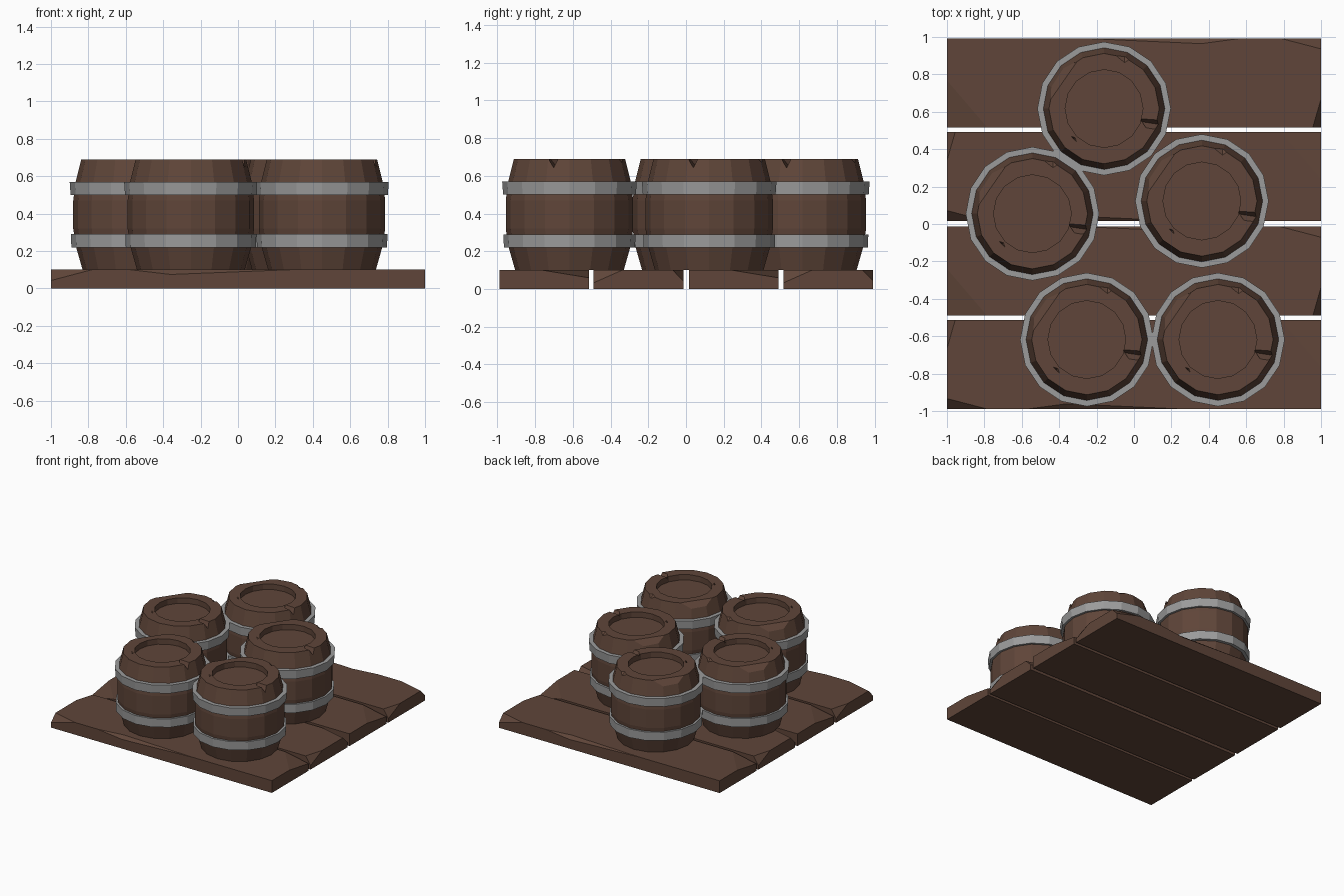
import bpy, bmesh, math
from mathutils import Vector

if "Cube" in bpy.data.objects:
    bpy.data.objects.remove(bpy.data.objects["Cube"])


def material(name, rgb):
    m = bpy.data.materials.new(name)
    m.diffuse_color = (*rgb, 1)
    m.use_nodes = True
    m.node_tree.nodes["Principled BSDF"].inputs["Base Color"].default_value = m.diffuse_color
    return m


WOOD = material("brown wood", (0.115, 0.06, 0.041))
IRON = material("grey iron", (0.33, 0.33, 0.33))
SIDES = 16


def mesh_object(name, bm, mat):
    bmesh.ops.recalc_face_normals(bm, faces=bm.faces)
    me = bpy.data.meshes.new(name)
    bm.to_mesh(me)
    bm.free()
    me.materials.append(mat)
    ob = bpy.data.objects.new(name, me)
    bpy.context.collection.objects.link(ob)
    return ob


def hull(name, points, mat=WOOD):
    bm = bmesh.new()
    vs = [bm.verts.new(p) for p in points]
    bmesh.ops.convex_hull(bm, input=vs)
    return mesh_object(name, bm, mat)


def lathe(name, profile, mat, closed_ring=False):
    """Spin (radius, z) points around z; cap the ends unless it is a ring."""
    bm = bmesh.new()
    rings = []
    for r, z in profile:
        rings.append([bm.verts.new((r * math.sin(2 * math.pi * i / SIDES),
                                    r * math.cos(2 * math.pi * i / SIDES), z))
                      for i in range(SIDES)])
    pairs = list(zip(rings, rings[1:]))
    if closed_ring:
        pairs.append((rings[-1], rings[0]))
    else:
        bm.faces.new(rings[0])
        bm.faces.new(rings[-1])
    for a, b in pairs:
        for i in range(SIDES):
            j = (i + 1) % SIDES
            bm.faces.new((a[i], a[j], b[j], b[i]))
    return mesh_object(name, bm, mat)


def carve(ob, cutters):
    """Subtract the cutters, bake the result and remove the cutters."""
    for c in cutters:
        c.hide_render = True
        mod = ob.modifiers.new("cut", 'BOOLEAN')
        mod.operation = 'DIFFERENCE'
        mod.solver = 'EXACT'
        mod.object = c
    bpy.context.view_layer.update()
    dg = bpy.context.evaluated_depsgraph_get()
    me = bpy.data.meshes.new_from_object(ob.evaluated_get(dg))
    ob.modifiers.clear()
    ob.data = me
    for c in cutters:
        bpy.data.objects.remove(c)


def place(ob, name, loc, turn=0):
    o = bpy.data.objects.new(name, ob.data)
    o.location = loc
    o.rotation_euler.z = turn
    bpy.context.collection.objects.link(o)


# plank with chipped corners and a long chip on one edge
T = 0.1
plank = hull("plank", [(x, y, z) for x in (-1, 1) for y in (-.238, .238) for z in (0, T)])
carve(plank, [
    hull("chip", [(-1.01, .03, T + .001), (-.77, -.25, T + .001), (-1.01, -.25, .055), (-1.2, -.4, .3)]),
    hull("chip", [(1.001, -.08, T + .001), (.955, -.24, T + .001), (1.001, -.24, .03), (1.2, -.4, .2)]),
    hull("chip", [(1.001, .18, T + .001), (.77, .24, T + .001), (1.001, .24, .04), (1.2, .4, .2)]),
    hull("chip", [(-.35, .24, T + .001), (.6, .24, T + .001), (.36, .208, T + .001),
                  (.36, .24, .073), (.36, .3, .2)]),
])
for i, y in enumerate((-.752, -.252, .253, .755)):
    place(plank, f"plank_{i + 1}", (0, y, 0), math.pi if i % 2 == 0 else 0)

# barrel body: bulging staves, sunken lid, chipped rim
body = lathe("barrel", [(.288, 0), (.325, .13), (.338, .22), (.338, .37), (.325, .47), (.295, .59)], WOOD)
carve(body, [
    lathe("lid_recess", [(.208, .545), (.208, .7)], WOOD),
    hull("notch", [(.19, -.05, .6), (.33, -.06, .6), (.33, -.12, .6), (.23, -.11, .6),
                   (.20, -.07, .55), (.33, -.09, .54)]),
    hull("notch", [(.06, .27, .6), (.14, .25, .6), (.11, .23, .6), (.11, .31, .55), (.12, .33, .62)]),
    hull("notch", [(-.18, -.14, .6), (-.14, -.18, .6), (-.15, -.15, .6), (-.17, -.17, .56)]),
    hull("shave", [(-.30, .02, .595), (-.14, .25, .595), (-.27, .21, .50), (-.4, .3, .7)]),
])

# iron hoops
low = lathe("hoop", [(.348, .12), (.35, .19), (.315, .19), (.315, .12)], IRON, True)
high = lathe("hoop", [(.352, .40), (.357, .47), (.315, .47), (.315, .40)], IRON, True)

# five barrels on the planks
spots = [(-.16, .617), (-.543, .055), (.363, .123), (-.252, -.618), (.449, -.618)]
for i, (x, y) in enumerate(spots, 1):
    place(body, f"barrel_{i}", (x, y, T))
    place(low, f"lower_hoop_{i}", (x, y, T))
    place(high, f"upper_hoop_{i}", (x, y, T))

# remove the masters
for o in (plank, body, low, high):
    bpy.data.objects.remove(o)
